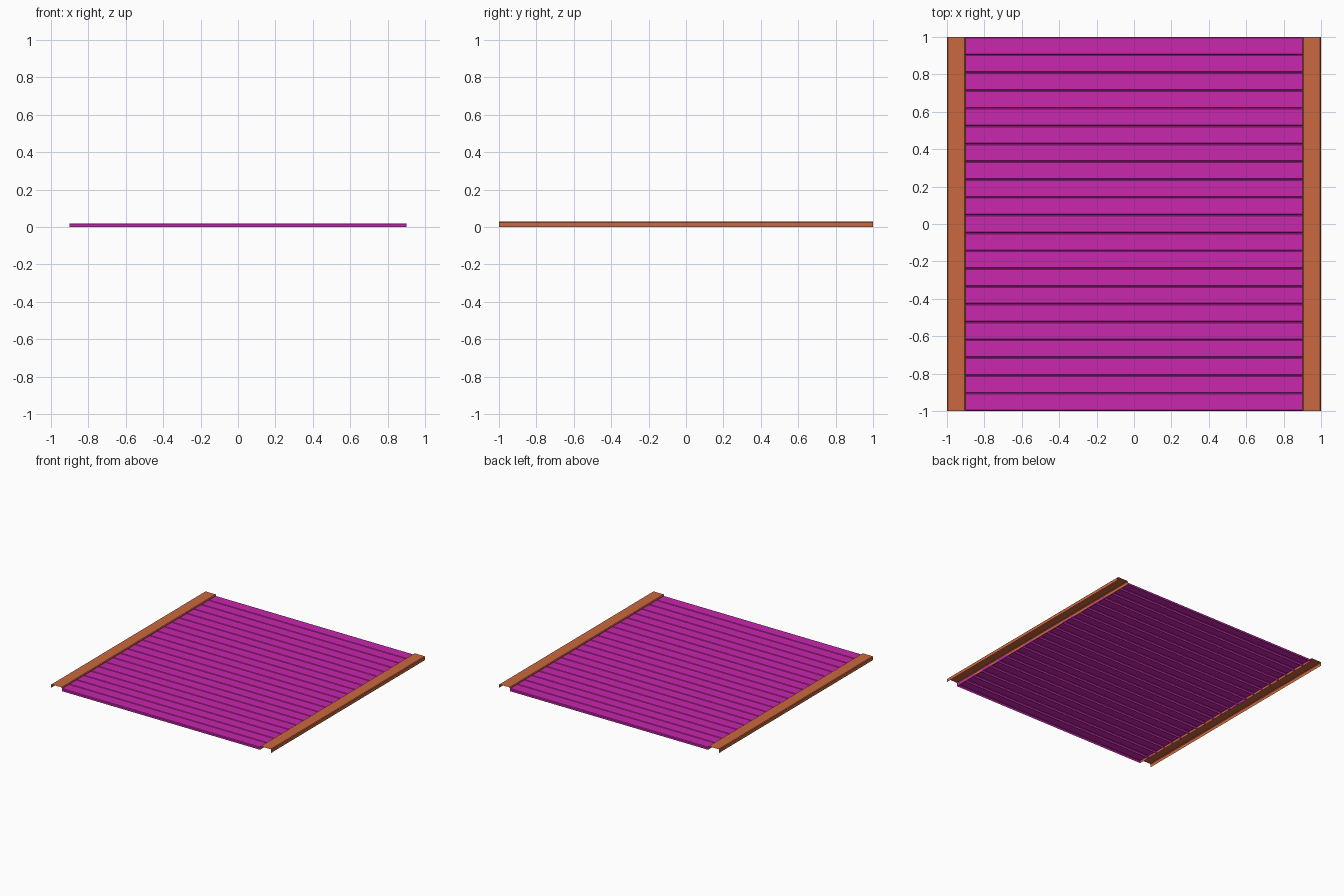
import bpy

if "Cube" in bpy.data.objects:
    bpy.data.objects.remove(bpy.data.objects["Cube"])


def material(name, color):
    m = bpy.data.materials.new(name)
    m.diffuse_color = color
    m.use_nodes = True
    m.node_tree.nodes["Principled BSDF"].inputs["Base Color"].default_value = m.diffuse_color
    return m


def make_object(name, verts, faces, mat):
    me = bpy.data.meshes.new(name)
    me.from_pydata(verts, [], faces)
    me.materials.append(mat)
    ob = bpy.data.objects.new(name, me)
    bpy.context.collection.objects.link(ob)
    return ob


def channel(half, height, bevel):
    """Open-bottomed, chamfered channel section as (across, up) points."""
    return [(-half, 0), (-half, height - bevel), (-half + bevel, height),
            (half - bevel, height), (half, height - bevel), (half, 0)]


orange = material("rail_orange", (0.60, 0.14, 0.05, 1))
magenta = material("slat_magenta", (0.58, 0.02, 0.42, 1))

# side rails: open channel sheets running front to back
rail = channel(0.05, 0.03, 0.005)
n = len(rail)
for side, x in (("left", -0.95), ("right", 0.95)):
    verts = [(x + a, y, z) for y in (-1, 1) for a, z in rail]
    faces = [(i, i + n, i + 1 + n, i + 1) for i in range(n - 1)]
    make_object(side + "_rail", verts, faces, orange)

# slats: hollow channels with closed ends, repeated along y
COUNT = 21
PITCH = 2 / COUNT
slat = channel(PITCH / 2, 0.02, 0.005)
for k in range(COUNT):
    yc = -1 + PITCH * (k + 0.5)
    verts = [(x, yc + a, z) for x in (-0.9, 0.9) for a, z in slat]
    faces = [(i, i + 1, i + 1 + n, i + n) for i in range(n - 1)]
    faces += [tuple(reversed(range(n))), tuple(range(n, 2 * n))]
    make_object(f"slat_{k + 1:02d}", verts, faces, magenta)
